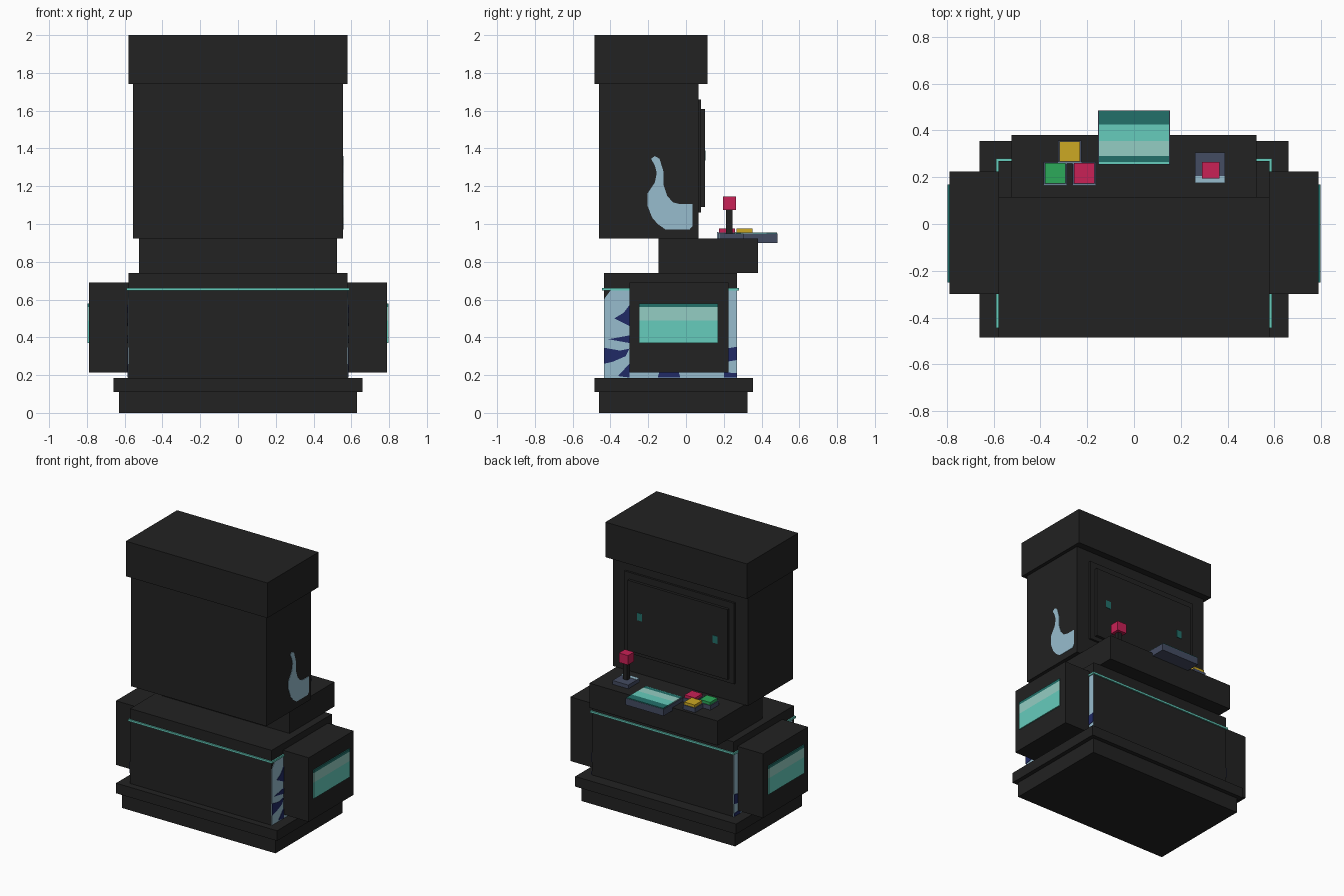
import bpy, bmesh

cube = bpy.data.objects.get("Cube")
if cube:
    bpy.data.objects.remove(cube, do_unlink=True)


def material(name, rgb):
    lin = [((c / 255 + 0.055) / 1.055) ** 2.4 for c in rgb] + [1]
    m = bpy.data.materials.new(name)
    m.use_nodes = True
    m.diffuse_color = lin
    m.node_tree.nodes["Principled BSDF"].inputs["Base Color"].default_value = lin
    return m


BLACK = material("charcoal", (34, 34, 34))
SKY = material("pale blue", (151, 188, 206))
NAVY = material("navy", (32, 42, 102))
TEAL = material("teal", (102, 204, 188))
MIST = material("pale teal", (148, 205, 195))
DEEP = material("deep teal", (34, 112, 106))
SLATE = material("slate", (68, 76, 98))
RED = material("crimson", (200, 33, 86))
GREEN = material("green", (44, 170, 90))
YELLOW = material("yellow", (204, 168, 36))


def finish(name, bm, mat):
    bmesh.ops.recalc_face_normals(bm, faces=bm.faces)
    me = bpy.data.meshes.new(name)
    bm.to_mesh(me)
    bm.free()
    me.materials.append(mat)
    ob = bpy.data.objects.new(name, me)
    bpy.context.collection.objects.link(ob)
    return ob


def box(name, xs, ys, zs, mat):
    """Box between the given limits on each axis."""
    bm = bmesh.new()
    bmesh.ops.create_cube(bm, size=1)
    for v in bm.verts:
        for i, (lo, hi) in enumerate((xs, ys, zs)):
            v.co[i] = lo if v.co[i] < 0 else hi
    return finish(name, bm, mat)


def wide(name, half, ys, zs, mat=BLACK):
    return box(name, (-half, half), ys, zs, mat)


def decal(name, x, pts, mat, depth=0.003):
    """Thin plate lying on a side wall, outlined by (y, z) points."""
    bm = bmesh.new()
    face = bm.faces.new([bm.verts.new((x, y, z)) for y, z in pts])
    out = bmesh.ops.extrude_face_region(bm, geom=[face])["geom"]
    for v in out:
        if isinstance(v, bmesh.types.BMVert):
            v.co.x += depth if x > 0 else -depth
    return finish(name, bm, mat)


# Cabinet body
wide("base_plinth", 0.63, (-0.46, 0.325), (0, 0.11))
wide("base_ledge", 0.66, (-0.485, 0.355), (0.11, 0.185))
wide("lower_body", 0.58, (-0.435, 0.27), (0.185, 0.74))
wide("trim_band", 0.59, (-0.445, 0.28), (0.648, 0.662), TEAL)
wide("control_deck", 0.525, (-0.145, 0.38), (0.74, 0.922))
wide("upper_cabinet", 0.555, (-0.46, 0.065), (0.922, 1.74))
wide("marquee", 0.58, (-0.485, 0.115), (1.74, 2.0))

# Screen
wide("screen_frame", 0.45, (0.06, 0.08), (1.06, 1.66))
wide("screen_panel", 0.41, (0.08, 0.10), (1.09, 1.61))
for side, s in (("left", 1), ("right", -1)):
    c = 0.31 * s
    box("screen_eye_" + side, (c - 0.02, c + 0.02), (0.10, 0.103), (1.335, 1.39), DEEP)

# Side walls with painted patches, side boxes and striped panels
patches = [
    [(-0.435, 0.26), (-0.39, 0.27), (-0.32, 0.30), (-0.30, 0.34), (-0.35, 0.33), (-0.435, 0.345)],
    [(-0.38, 0.50), (-0.30, 0.46), (-0.30, 0.57), (-0.33, 0.53)],
    [(-0.41, 0.39), (-0.30, 0.37), (-0.30, 0.41)],
    [(-0.36, 0.195), (-0.30, 0.187), (-0.30, 0.26)],
    [(-0.15, 0.187), (-0.03, 0.187), (-0.04, 0.22), (-0.14, 0.22)],
    [(0.21, 0.27), (0.27, 0.28), (0.27, 0.35), (0.21, 0.34)],
    [(0.20, 0.187), (0.27, 0.187), (0.27, 0.21), (0.20, 0.215)],
]
stripes = [(0.37, 0.42, TEAL), (0.42, 0.49, TEAL), (0.49, 0.56, MIST), (0.56, 0.58, DEEP)]
for side, s in (("left", 1), ("right", -1)):
    wall = [(-0.435, 0.185), (0.27, 0.185), (0.27, 0.648), (-0.40, 0.648), (-0.435, 0.60)]
    decal("side_paint_" + side, 0.58 * s, wall, SKY)
    for i, p in enumerate(patches):
        decal(f"navy_patch_{side}_{i + 1}", 0.583 * s, p, NAVY)
    box("side_box_" + side, sorted((0.57 * s, 0.79 * s)), (-0.30, 0.225), (0.215, 0.69), BLACK)
    for i, (lo, hi, m) in enumerate(stripes):
        box(f"side_stripe_{side}_{i + 1}", sorted((0.79 * s, 0.798 * s)), (-0.25, 0.17), (lo, hi), m)

# Curved painted mark on the left wall of the upper cabinet
mark = [(-0.185, 1.345), (-0.165, 1.36), (-0.14, 1.345), (-0.12, 1.28), (-0.12, 1.21),
        (-0.10, 1.15), (-0.07, 1.115), (-0.03, 1.105), (0.035, 1.105), (0.035, 0.99),
        (0.02, 0.972), (-0.11, 0.972), (-0.15, 1.0), (-0.18, 1.035), (-0.205, 1.10),
        (-0.205, 1.16), (-0.165, 1.22), (-0.155, 1.27), (-0.165, 1.31)]
decal("curved_mark", 0.555, mark, SKY)

# Joystick
box("joystick_base", (0.26, 0.39), (0.18, 0.305), (0.92, 0.95), SLATE)
box("joystick_base_edge", (0.26, 0.39), (0.175, 0.205), (0.92, 0.953), SKY)
box("joystick_stem", (0.31, 0.345), (0.213, 0.246), (0.95, 1.08), BLACK)
box("joystick_knob", (0.29, 0.365), (0.195, 0.265), (1.075, 1.145), RED)

# Push buttons, each on a slate base with a pale front edge
for name, x, y, m in (("yellow", -0.275, 0.31, YELLOW), ("green", -0.337, 0.217, GREEN),
                      ("red", -0.213, 0.217, RED)):
    box(name + "_button_base", (x - 0.05, x + 0.05), (y - 0.048, y + 0.048), (0.92, 0.955), SLATE)
    box(name + "_button_edge", (x - 0.05, x + 0.05), (y - 0.052, y - 0.047), (0.92, 0.957), SKY)
    box(name + "_button", (x - 0.043, x + 0.043), (y - 0.043, y + 0.043), (0.955, 0.975), m)

# Overhanging centre tray with a striped display
wide("tray", 0.155, (0.255, 0.485), (0.90, 0.95), SLATE)
bands = [(0.257, 0.265, TEAL), (0.265, 0.29, DEEP), (0.29, 0.355, MIST),
         (0.355, 0.425, TEAL), (0.425, 0.483, DEEP)]
for i, (lo, hi, m) in enumerate(bands):
    wide(f"tray_stripe_{i + 1}", 0.15, (lo, hi), (0.95, 0.956), m)
